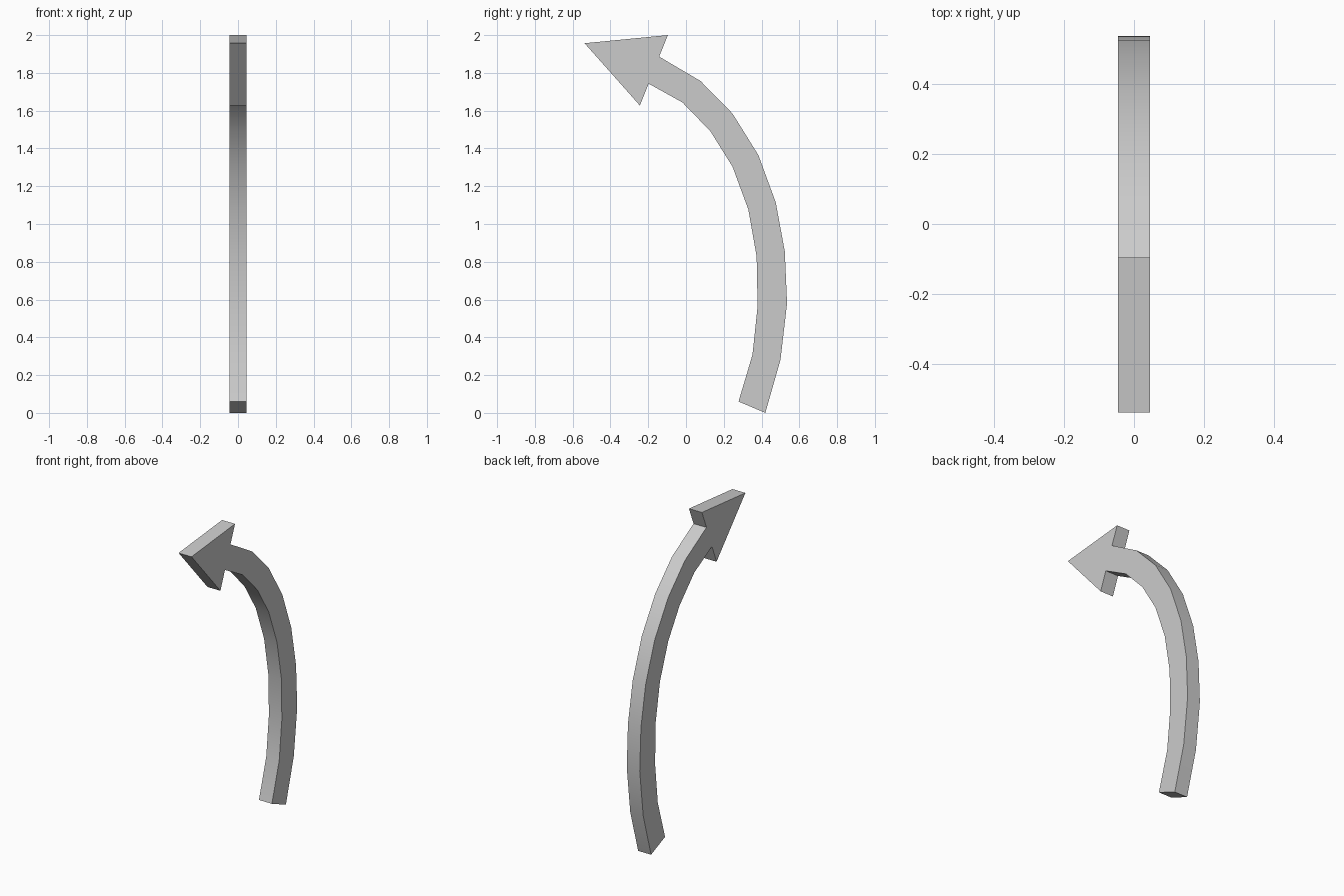
import bpy, bmesh

if "Cube" in bpy.data.objects:
    bpy.data.objects.remove(bpy.data.objects["Cube"])

HALF = 0.046  # half thickness along x

# Curved shaft: outer and inner edge (y, z) from the base up to the neck
outer = [(.42, 0), (.50, .28), (.535, .58), (.523, .855), (.475, 1.115),
         (.383, 1.365), (.246, 1.585), (.077, 1.757), (-.142, 1.886)]
inner = [(.278, .06), (.352, .308), (.379, .563), (.374, .828), (.33, 1.077),
         (.246, 1.304), (.13, 1.49), (-.018, 1.643), (-.198, 1.743)]
# Arrow head: upper barb, tip, lower barb
head = [(-.096, 2.0), (-.537, 1.957), (-.244, 1.627)]

# Extrude the closed outline across x
bm = bmesh.new()
outline = outer + head + inner[::-1]
face = bm.faces.new([bm.verts.new((-HALF, y, z)) for y, z in outline])
result = bmesh.ops.extrude_face_region(bm, geom=[face])
moved = [g for g in result["geom"] if isinstance(g, bmesh.types.BMVert)]
bmesh.ops.translate(bm, verts=moved, vec=(2 * HALF, 0, 0))
bmesh.ops.recalc_face_normals(bm, faces=bm.faces)
mesh = bpy.data.meshes.new("curved_arrow")
bm.to_mesh(mesh)
bm.free()

arrow = bpy.data.objects.new("curved_arrow", mesh)
bpy.context.collection.objects.link(arrow)

# Smooth along the bend, sharp at the corners
bpy.context.view_layer.objects.active = arrow
arrow.select_set(True)
bpy.ops.object.shade_smooth_by_angle(angle=0.52)
